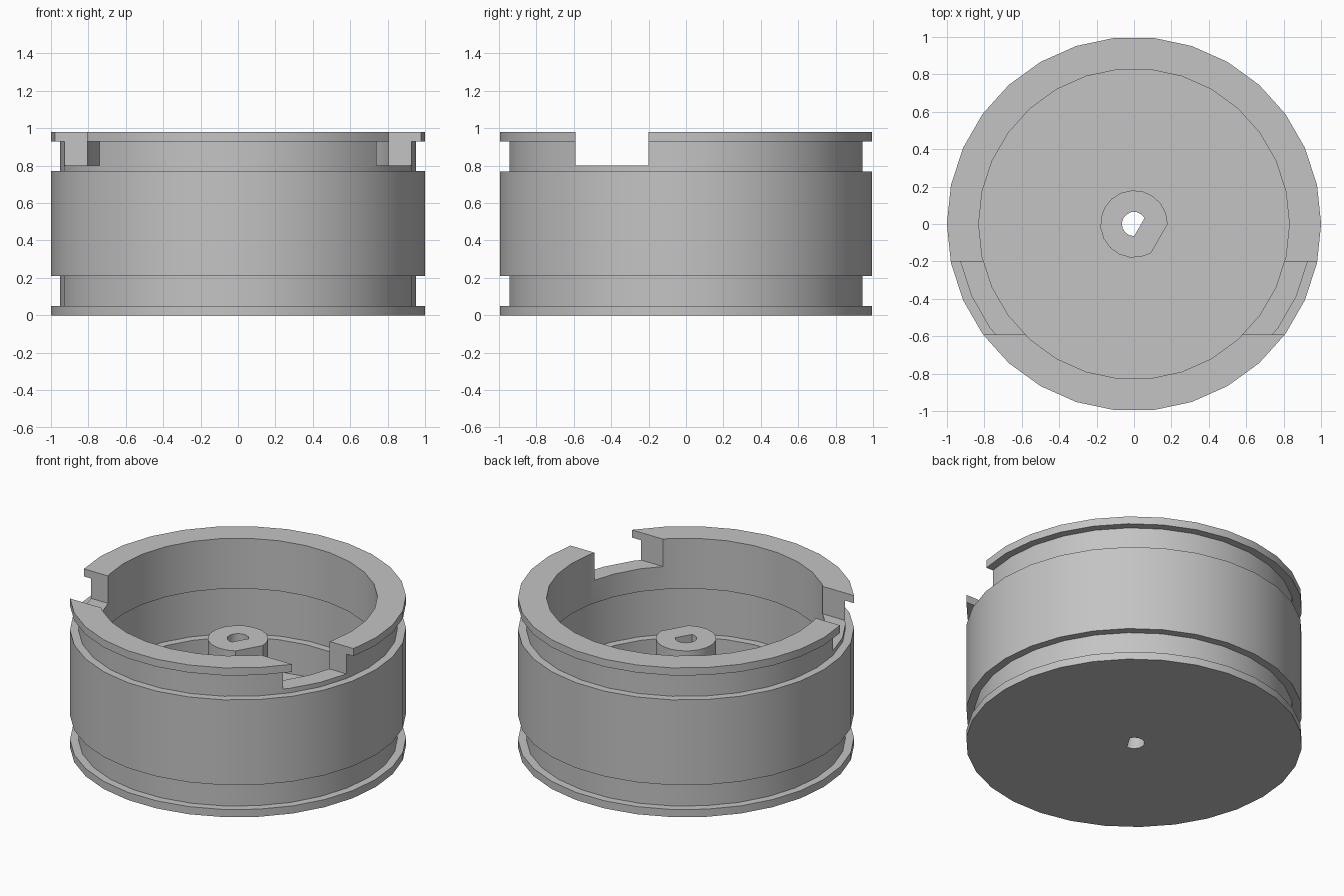
import bpy, bmesh, math

if "Cube" in bpy.data.objects:
    bpy.data.objects.remove(bpy.data.objects["Cube"], do_unlink=True)

grey = bpy.data.materials.new("plain grey")
grey.use_nodes = True
colour = (0.55, 0.55, 0.55, 1)
grey.diffuse_color = colour
grey.node_tree.nodes["Principled BSDF"].inputs["Base Color"].default_value = colour


def finish(bm, name):
    bmesh.ops.recalc_face_normals(bm, faces=bm.faces)
    mesh = bpy.data.meshes.new(name)
    bm.to_mesh(mesh)
    bm.free()
    mesh.materials.append(grey)
    ob = bpy.data.objects.new(name, mesh)
    bpy.context.collection.objects.link(ob)
    return ob


def lathe(name, profile, sides):
    bm = bmesh.new()
    vs = [bm.verts.new((r, 0, z)) for r, z in profile]
    es = [bm.edges.new(pair) for pair in zip(vs, vs[1:])]
    bmesh.ops.spin(bm, geom=vs + es, cent=(0, 0, 0), axis=(0, 0, 1),
                   angle=math.tau, steps=sides)
    bmesh.ops.remove_doubles(bm, verts=bm.verts, dist=0.0001)
    return finish(bm, name)


def prism(name, outline, z0, z1):
    bm = bmesh.new()
    face = bm.faces.new([bm.verts.new((x, y, z0)) for x, y in outline])
    top = bmesh.ops.extrude_face_region(bm, geom=[face], use_keep_orig=True)
    for v in top["geom"]:
        if isinstance(v, bmesh.types.BMVert):
            v.co.z = z1
    return finish(bm, name)


def d_outline(r, flat, sides):
    # circle with one flat facing front left
    facing, half = math.radians(-30), math.acos(flat / r)
    step = (math.tau - 2 * half) / sides
    angles = [facing + half + i * step for i in range(sides + 1)]
    return [(r * math.cos(a), r * math.sin(a)) for a in angles]


def cut(ob, cutter):
    cutter.hide_render = True
    mod = ob.modifiers.new("cut", 'BOOLEAN')
    mod.operation = 'DIFFERENCE'
    mod.solver = 'EXACT'
    mod.object = cutter
    select(ob)
    bpy.ops.object.modifier_apply(modifier=mod.name)


def select(ob):
    bpy.ops.object.select_all(action='DESELECT')
    ob.select_set(True)
    bpy.context.view_layer.objects.active = ob


# Open cup: raised outer band, flanges and a recess inside the band
RIM, GROOVE, INNER, RECESS = 1.0, 0.95, 0.83, 0.88
wheel = lathe("wheel_cup", [
    (0, 0), (RIM, 0), (RIM, 0.05), (GROOVE, 0.05), (GROOVE, 0.21),
    (RIM, 0.21), (RIM, 0.77), (GROOVE, 0.77), (GROOVE, 0.93),
    (RIM, 0.93), (RIM, 0.98), (INNER, 0.98), (INNER, 0.65),
    (RECESS, 0.65), (RECESS, 0.33), (INNER, 0.33), (INNER, 0.12),
    (0, 0.12)], 30)

# Central hub
hub = prism("shaft_hub", d_outline(0.18, 0.156, 16), 0.1, 0.71)

# Notches through both sides of the rim, and the shaft hole
notch = prism("notch_cutter", [(-2, -0.59), (2, -0.59), (2, -0.2), (-2, -0.2)], 0.8, 1.2)
hole = prism("shaft_hole_cutter", d_outline(0.065, 0.033, 10), -0.5, 1.5)
cut(wheel, notch)
cut(wheel, hole)
cut(hub, hole)
for cutter in (notch, hole):
    bpy.data.objects.remove(cutter, do_unlink=True)

for ob in (wheel, hub):
    select(ob)
    bpy.ops.object.shade_smooth_by_angle(angle=math.radians(30))
